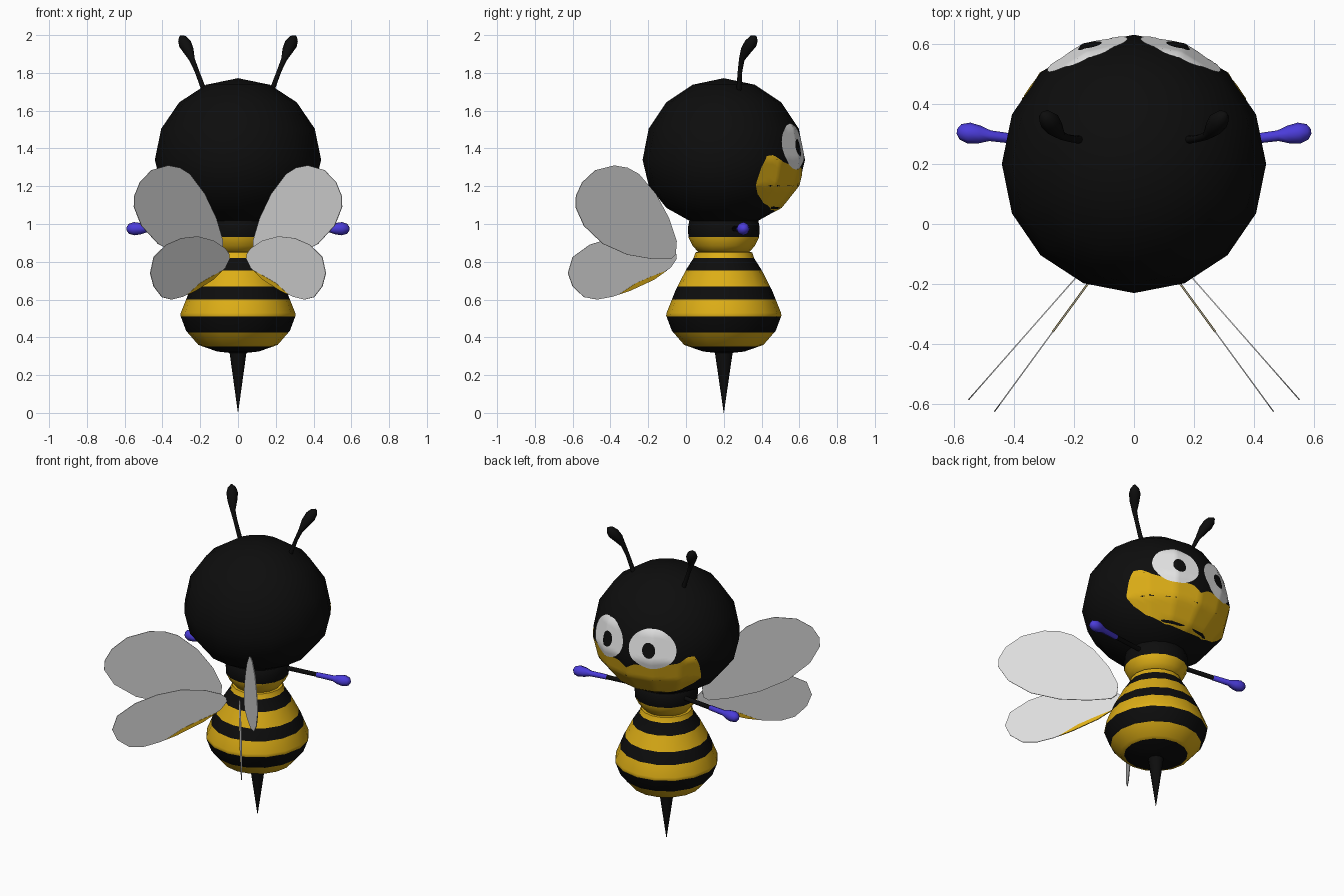
import bpy, bmesh, math
from mathutils import Vector
from mathutils.bvhtree import BVHTree

if "Cube" in bpy.data.objects:
    bpy.data.objects.remove(bpy.data.objects["Cube"])

CY = 0.2  # depth of the body axis


def material(name, rgb):
    m = bpy.data.materials.new(name)
    m.diffuse_color = (*rgb, 1)
    m.use_nodes = True
    m.node_tree.nodes["Principled BSDF"].inputs["Base Color"].default_value = m.diffuse_color
    return m


BLACK = material("black", (0.004, 0.004, 0.004))
YELLOW = material("golden yellow", (0.72, 0.42, 0.008))
WHITE = material("eye white", (0.8, 0.8, 0.8))
WING = material("wing grey", (0.72, 0.72, 0.72))
BLUE = material("violet blue", (0.07, 0.045, 0.7))


def finish(name, bm, mats, angle=60):
    bmesh.ops.recalc_face_normals(bm, faces=bm.faces)
    me = bpy.data.meshes.new(name)
    bm.to_mesh(me)
    bm.free()
    for m in mats:
        me.materials.append(m)
    ob = bpy.data.objects.new(name, me)
    bpy.context.collection.objects.link(ob)
    bpy.ops.object.select_all(action='DESELECT')
    ob.select_set(True)
    bpy.context.view_layer.objects.active = ob
    bpy.ops.object.shade_smooth_by_angle(angle=math.radians(angle))
    return ob


def loft(bm, rings, mat_of=lambda i: 0):
    """Join rings of points with quads and close both ends."""
    vs = [[bm.verts.new(p) for p in r] for r in rings]
    n = len(vs[0])
    for i in range(len(vs) - 1):
        for j in range(n):
            k = (j + 1) % n
            bm.faces.new((vs[i][j], vs[i][k], vs[i + 1][k], vs[i + 1][j])).material_index = mat_of(i)
    bm.faces.new(vs[0]).material_index = mat_of(0)
    bm.faces.new(vs[-1]).material_index = mat_of(len(vs) - 2)


def circle(r, z, n, ry=None):
    ry = ry or r
    return [(r * math.sin(2 * math.pi * j / n), CY + ry * math.cos(2 * math.pi * j / n), z) for j in range(n)]


def banded_lathe(name, profile, cuts, first):
    """Revolve (z, radius) points downward, swapping black and yellow at each cut height."""
    def radius(z):
        for (z0, r0), (z1, r1) in zip(profile, profile[1:]):
            if z0 >= z >= z1:
                return r0 + (r1 - r0) * (z0 - z) / (z0 - z1)
    zs = sorted({p[0] for p in profile} | set(cuts), reverse=True)
    bm = bmesh.new()
    loft(bm, [circle(radius(z), z, 16) for z in zs],
         lambda i: (first + sum(c >= zs[i] for c in cuts)) % 2)
    return finish(name, bm, [BLACK, YELLOW])


def tube(name, path, mats, n=8, mat_of=lambda i: 0):
    """Round tube through (x, y, z, radius) points."""
    pts = [Vector(p[:3]) for p in path]
    rings = []
    for i, p in enumerate(pts):
        t = (pts[min(i + 1, len(pts) - 1)] - pts[max(i - 1, 0)]).normalized()
        a = t.cross(Vector((0, 1, 0))).normalized()
        b = t.cross(a)
        rings.append([p + path[i][3] * (a * math.cos(2 * math.pi * j / n) + b * math.sin(2 * math.pi * j / n))
                      for j in range(n)])
    bm = bmesh.new()
    loft(bm, rings, mat_of)
    return finish(name, bm, mats)


# Head: rounded above, a little flatter below
bm = bmesh.new()
rings = []
for i in range(1, 8):
    a = math.pi * i / 8
    c = math.cos(a)
    rings.append(circle(0.44 * math.sin(a), 1.34 + c * (0.43 if c > 0 else 0.36), 16, 0.43 * math.sin(a)))
loft(bm, rings)
for f in [f for f in bm.faces if len(f.verts) > 4]:
    top = f.calc_center_median().z > 1.34
    pole = bmesh.ops.poke(bm, faces=[f])["verts"][0]
    pole.co.z = 1.772 if top else 0.98
bmesh.ops.recalc_face_normals(bm, faces=bm.faces)
head_tree = BVHTree.FromBMesh(bm)
finish("head", bm, [BLACK])


def face_patch(name, t0, t1, low, high, mat, lift, cols=30, rows=10):
    """Thin painted patch on the head, bounded in height over an angle range in degrees."""
    bm = bmesh.new()
    grid = []
    for i in range(cols + 1):
        u = 0.5 - 0.5 * math.cos(math.pi * i / cols)
        t = t0 + (t1 - t0) * u
        d = Vector((math.sin(math.radians(t)), math.cos(math.radians(t)), 0))
        col = []
        for j in range(rows + 1):
            z = low(t) + (high(t) - low(t)) * j / rows
            p, nrm, _, _ = head_tree.ray_cast(Vector((0, CY, z)), d)
            col.append(bm.verts.new(p + d * lift))
        grid.append(col)
    for i in range(cols):
        for j in range(rows):
            bm.faces.new((grid[i][j], grid[i + 1][j], grid[i + 1][j + 1], grid[i][j + 1]))
    bmesh.ops.remove_doubles(bm, verts=bm.verts, dist=0.0005)
    ob = finish(name, bm, [mat])
    if ob.data.polygons[len(ob.data.polygons) // 2].normal.y < 0:
        ob.data.flip_normals()


def oval(name, tc, tw, zc, zh, mat, lift):
    def h(t):
        return zh * math.sqrt(max(0, 1 - ((t - tc) / tw) ** 2))
    face_patch(name, tc - tw, tc + tw, lambda t: zc - h(t), lambda t: zc + h(t), mat, lift)


def piecewise(points):
    def f(t):
        t = abs(t)
        for (a, za), (b, zb) in zip(points, points[1:]):
            if t <= b:
                return za + (zb - za) * (t - a) / (b - a)
        return points[-1][1]
    return f


# Muzzle, eyes and pupils
face_patch("muzzle", -65, 65,
           piecewise([(0, 1.065), (30, 1.075), (50, 1.11), (61, 1.16), (65, 1.2)]),
           piecewise([(0, 1.265), (8, 1.30), (25, 1.30), (44, 1.33), (52, 1.365), (58, 1.36), (62, 1.30), (65, 1.22)]),
           YELLOW, 0.003, 60)
for s, side in ((1, "right"), (-1, "left")):
    oval("eye_" + side, 23 * s, 20, 1.41, 0.122, WHITE, 0.005)
    oval("pupil_" + side, 20.5 * s, 5.5, 1.405, 0.047, BLACK, 0.008)

# Thorax and striped abdomen
banded_lathe("thorax", [(1.06, 0.15), (1.02, 0.182), (0.98, 0.19), (0.93, 0.187), (0.885, 0.165), (0.845, 0.13)],
             [0.93], 0)
banded_lathe("abdomen", [(0.855, 0.12), (0.85, 0.15), (0.82, 0.16), (0.757, 0.2), (0.65, 0.255), (0.53, 0.303),
                         (0.515, 0.305), (0.435, 0.275), (0.36, 0.21), (0.325, 0.11), (0.315, 0.02)],
             [0.82, 0.755, 0.67, 0.60, 0.51, 0.425, 0.352], 1)

# Stinger
bm = bmesh.new()
loft(bm, [circle(0.05, 0.34, 10), circle(0.0005, 0, 10)])
finish("stinger", bm, [BLACK])


def plate(name, s, outline, x_at, half, mat):
    """Thin upright plate from a (y, z) outline swept into a slanted plane."""
    n = Vector((s * (x_at(-0.5) - x_at(0.5)), 0, 0))
    n = Vector((s, -(x_at(1) - x_at(0)), 0)).normalized() if s > 0 else \
        Vector((-1, -(x_at(1) - x_at(0)), 0)).normalized()
    bm = bmesh.new()
    loft(bm, [[Vector((s * x_at(y), y, z)) + n * k for y, z in outline] for k in (half, -half)])
    finish(name, bm, [mat], 30)


upper = [(-.38, 1.31), (-.48, 1.285), (-.55, 1.22), (-.582, 1.15), (-.585, 1.09), (-.54, .99), (-.44, .895),
         (-.31, .837), (-.18, .815), (-.08, .815), (-.055, .84), (-.05, .91), (-.09, 1.03), (-.16, 1.16),
         (-.25, 1.265), (-.31, 1.298)]
lower = [(-.05, .815), (-.08, .77), (-.17, .705), (-.30, .645), (-.39, .615), (-.47, .6), (-.54, .613), (-.60, .67),
         (-.625, .74), (-.60, .825), (-.51, .89), (-.40, .925), (-.28, .935), (-.16, .91), (-.08, .87), (-.052, .84)]
tint = [(-.10, .755), (-.17, .705), (-.30, .645), (-.36, .625), (-.27, .685), (-.19, .72)]


def upper_x(y):
    return 0.08 + 0.88 * (-0.05 - y)


def lower_x(y):
    return 0.045 + 0.73 * (-0.05 - y)


antenna = [(.165, .28, 1.66, .015), (.188, .281, 1.73, .013), (.218, .286, 1.81, .012), (.243, .295, 1.87, .015),
           (.263, .318, 1.92, .029), (.281, .342, 1.955, .034), (.295, .358, 1.98, .025), (.304, .368, 1.993, .008)]
arm = [(.12, .25, .975, .014), (.37, .28, .975, .014), (.372, .28, .975, .016), (.48, .294, .975, .018),
       (.515, .298, .975, .030), (.55, .303, .975, .035), (.578, .307, .975, .026), (.59, .308, .975, .008)]

# Paired wings, antennae and arms
for s, side in ((1, "right"), (-1, "left")):
    plate("upper_wing_" + side, s, upper, upper_x, 0.002, WING)
    plate("lower_wing_" + side, s, lower, lower_x, 0.002, WING)
    plate("wing_tint_" + side, s, tint, lower_x, 0.0035, YELLOW)
    tube("antenna_" + side, [(s * x, y, z, r) for x, y, z, r in antenna], [BLACK])
    tube("arm_" + side, [(s * x, y, z, r) for x, y, z, r in arm], [BLACK, BLUE], 8, lambda i: int(i > 0))
